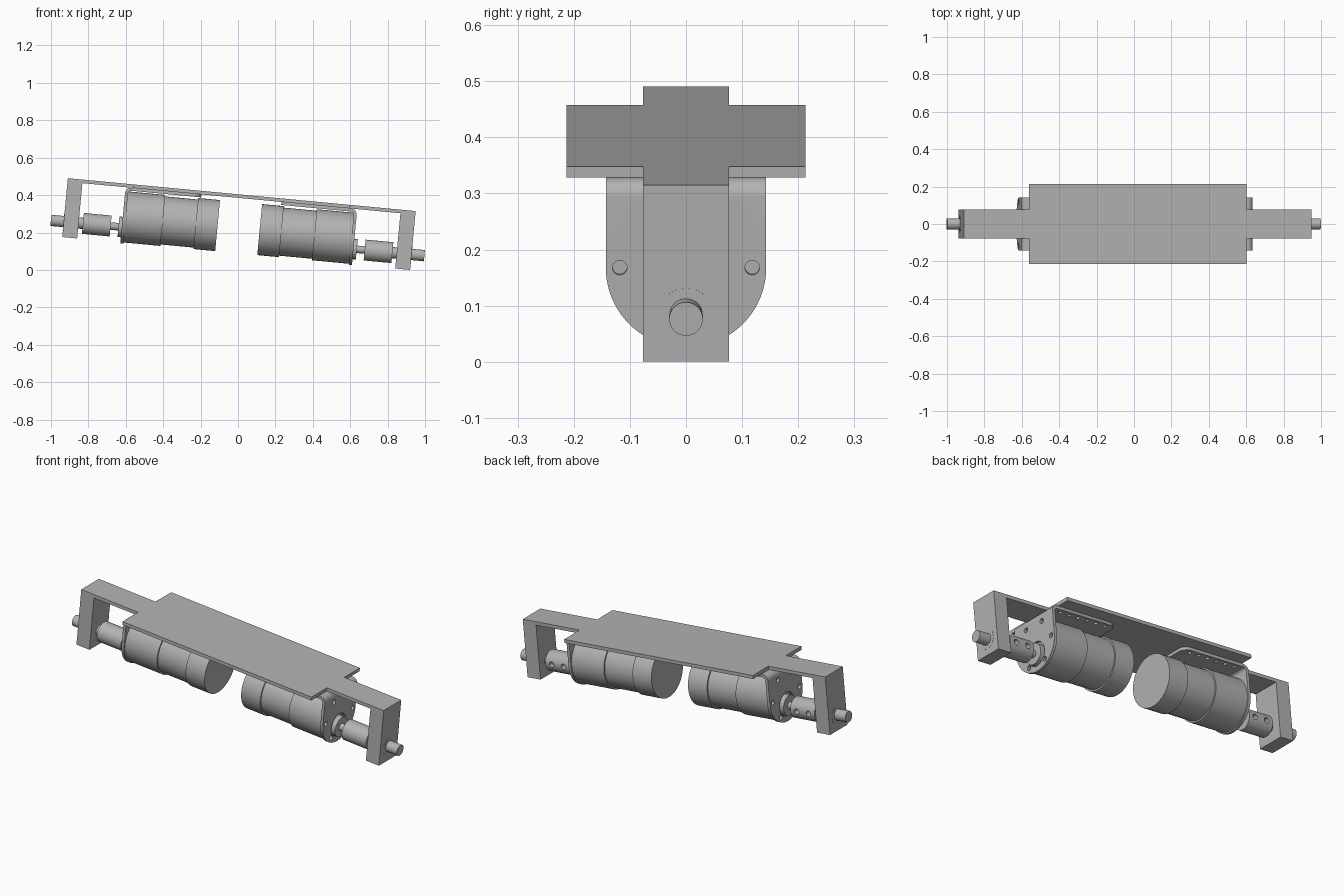
import bpy, bmesh
from math import radians, sin, cos, pi
from mathutils import Matrix, Vector

if "Cube" in bpy.data.objects:
    bpy.data.objects.remove(bpy.data.objects["Cube"])

grey = bpy.data.materials.new("machined grey")
grey.use_nodes = True
grey.diffuse_color = (0.45, 0.45, 0.45, 1)
grey.node_tree.nodes["Principled BSDF"].inputs["Base Color"].default_value = (0.45, 0.45, 0.45, 1)

# Whole assembly leans about the y axis
TILT = Matrix.Translation((0.02, 0, 0.4025)) @ Matrix.Rotation(radians(5.4), 4, 'Y')
PLATE_T, MOTOR_Z, SHAFT_Z = 0.019, -0.177, -0.233
END, INNER, DEPTH = 0.934, 0.583, 0.316


def make(name, bm):
    bmesh.ops.recalc_face_normals(bm, faces=bm.faces)
    me = bpy.data.meshes.new(name)
    bm.to_mesh(me)
    bm.free()
    me.materials.append(grey)
    ob = bpy.data.objects.new(name, me)
    bpy.context.collection.objects.link(ob)
    return ob


def prism(name, pts, axis, lo, hi):
    """Extrude a 2D outline along x (points y,z) or y (points x,z)."""
    bm = bmesh.new()
    put = (lambda p, t: (t, p[0], p[1])) if axis == 'x' else (lambda p, t: (p[0], t, p[1]))
    face = bm.faces.new([bm.verts.new(put(p, lo)) for p in pts])
    out = bmesh.ops.extrude_face_region(bm, geom=[face])["geom"]
    shift = Vector(put((0, 0), hi - lo))
    bmesh.ops.translate(bm, vec=shift, verts=[v for v in out if isinstance(v, bmesh.types.BMVert)])
    return make(name, bm)


def lathe(name, steps, z, sides=64):
    """Turned part along x: list of (x, radius) stations."""
    bm = bmesh.new()
    rings = [[bm.verts.new((x, r * cos(2 * pi * i / sides), z + r * sin(2 * pi * i / sides)))
              for i in range(sides)] for x, r in steps]
    for a, b in zip(rings, rings[1:]):
        for i in range(sides):
            j = (i + 1) % sides
            bm.faces.new((a[i], a[j], b[j], b[i]))
    bm.faces.new(rings[0])
    bm.faces.new(rings[-1])
    return make(name, bm)


def drills(holes):
    """Cutter made of cylinders: (centre, axis, radius, length)."""
    bm = bmesh.new()
    for c, axis, r, length in holes:
        rot = Vector((0, 0, 1)).rotation_difference(Vector(axis)).to_matrix().to_4x4()
        bmesh.ops.create_cone(bm, cap_ends=True, segments=24, radius1=r, radius2=r,
                              depth=length, matrix=Matrix.Translation(c) @ rot)
    return make("cutter", bm)


def cut(ob, cutter, op='DIFFERENCE'):
    cutter.hide_render = True
    mod = ob.modifiers.new("cut", 'BOOLEAN')
    mod.operation, mod.object, mod.solver = op, cutter, 'EXACT'
    dg = bpy.context.evaluated_depsgraph_get()
    me = bpy.data.meshes.new_from_object(ob.evaluated_get(dg))
    ob.modifiers.clear()
    ob.data = me
    bpy.data.objects.remove(cutter)


def arc(cx, cz, r, a0, a1, n):
    return [(cx + r * cos(radians(a0 + (a1 - a0) * i / n)),
             cz + r * sin(radians(a0 + (a1 - a0) * i / n))) for i in range(n + 1)]


# Wide mounting plate
parts = [prism("top_plate", [(-INNER, 0), (INNER, 0), (INNER, -PLATE_T), (-INNER, -PLATE_T)],
               'y', -0.213, 0.213)]
side_parts = []

# Narrow arm with bearing block at its end
side_parts.append(prism("end_arm", [(INNER, 0), (END, 0), (END, -DEPTH), (END - 0.08, -DEPTH),
                                    (END - 0.08, -PLATE_T), (INNER, -PLATE_T)], 'y', -0.077, 0.077))
side_parts.append(lathe("bearing_face", [(END - 0.01, 0.049), (END + 0.001, 0.049)], SHAFT_Z))

# Motor can, middle and gearbox
side_parts.append(lathe("motor", [(0.113, 0.137), (0.23, 0.137), (0.23, 0.129), (0.407, 0.129),
                                  (0.407, 0.137), (0.607, 0.137)], MOTOR_Z))
side_parts.append(lathe("gearbox_shaft", [(0.6, 0.055), (0.64, 0.055), (0.64, 0.02), (0.7, 0.02)], SHAFT_Z, 40))
side_parts.append(lathe("output_shaft", [(0.8, 0.03), (1.003, 0.03)], SHAFT_Z, 40))

# Coupler with set screw holes
coupler = lathe("coupler", [(0.682, 0.056), (0.831, 0.056)], SHAFT_Z)
cut(coupler, drills([((x, 0.05, SHAFT_Z), (0, 1, 0), 0.015, 0.06) for x in (0.72, 0.793)]))
side_parts.append(coupler)

# Bent motor bracket: L section trimmed to a rounded front outline
OUT, T, HALF = 0.622, 0.016, 0.143
TOP = -PLATE_T
bend = 0.032
section = ([(0.215, TOP)] + arc(OUT - bend, TOP - bend, bend, 90, 0, 10) + [(OUT, -0.35), (OUT - T, -0.35)]
           + arc(OUT - bend, TOP - bend, bend - T, 0, 90, 10) + [(0.215, TOP - T)])
bracket = prism("motor_bracket", section, 'y', -HALF, HALF)
bm = bmesh.new()
bm.from_mesh(bracket.data)
corners = [e for e in bm.edges if all(v.co.x < 0.22 for v in e.verts)
           and abs(e.verts[0].co.y - e.verts[1].co.y) < 0.001]
bmesh.ops.bevel(bm, geom=corners, offset=0.04, segments=6, profile=0.5, affect='EDGES')
bm.to_mesh(bracket.data)
bm.free()
outline = [(HALF, 0.01), (-HALF, 0.01)] + arc(0, MOTOR_Z, HALF, 180, 360, 40)
cut(bracket, prism("cutter", outline, 'x', 0.1, 0.7), 'INTERSECT')
holes = [((OUT, 0.118 * cos(k * pi / 3), MOTOR_Z + 0.118 * sin(k * pi / 3)), (1, 0, 0), 0.013, 0.1)
         for k in (0, 1, 2, 3, 4, 5)]
holes += [((0.27 + 0.056 * i, y, TOP), (0, 0, 1), 0.01, 0.08) for i in range(6) for y in (-0.118, 0.118)]
cut(bracket, drills(holes))
cut(bracket, drills([((OUT, 0, SHAFT_Z + 0.005), (1, 0, 0), 0.064, 0.1)]))
side_parts.append(bracket)

# Mirror every drive part to the other end
for ob in side_parts:
    twin = ob.copy()
    twin.data = ob.data.copy()
    twin.data.transform(Matrix.Scale(-1, 4, (1, 0, 0)))
    twin.data.flip_normals()
    bpy.context.collection.objects.link(twin)
    twin.name = "right_" + ob.name
    ob.name = "left_" + ob.name
    parts += [ob, twin]

# Lean the assembly and shade
bpy.ops.object.select_all(action='DESELECT')
for ob in parts:
    ob.data.transform(TILT)
    ob.select_set(True)
bpy.context.view_layer.objects.active = parts[0]
bpy.ops.object.shade_smooth_by_angle(angle=radians(30))
